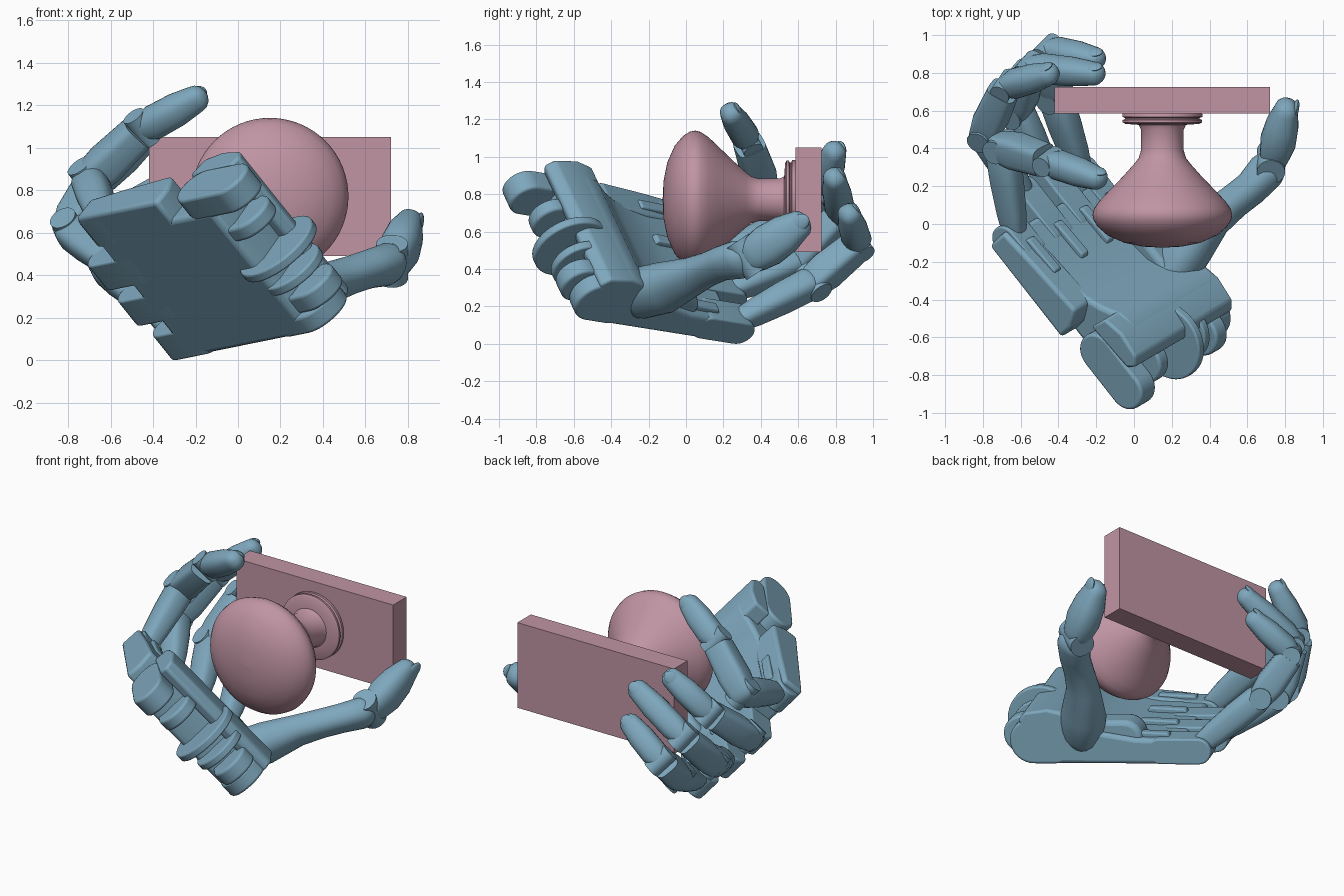
import bpy, bmesh
from math import sin, cos, pi, radians
from mathutils import Vector as Vec

if "Cube" in bpy.data.objects:
    bpy.data.objects.remove(bpy.data.objects["Cube"])

# Hand frame: U runs knuckles -> wrist, V across the knuckles, W from back of hand to palm
U = Vec((.69, -.88, .14)).normalized()
W = Vec((.529, .522, .669))
W = (W - U * W.dot(U)).normalized()
V = U.cross(W)
ORIGIN = Vec((-.27, .23, 0))


def P(u, v, n):
    return ORIGIN + U * u + V * v + W * n


def material(name, color):
    m = bpy.data.materials.new(name)
    m.diffuse_color = color
    m.use_nodes = True
    m.node_tree.nodes["Principled BSDF"].inputs["Base Color"].default_value = m.diffuse_color
    return m


BLUE = material("blue_plastic", (.21, .39, .51, 1))
PINK = material("pink_plastic", (.53, .30, .37, 1))


def finish(name, bm, mat, bevel=0, angle=35):
    bmesh.ops.recalc_face_normals(bm, faces=bm.faces)
    me = bpy.data.meshes.new(name)
    bm.to_mesh(me)
    bm.free()
    ob = bpy.data.objects.new(name, me)
    bpy.context.collection.objects.link(ob)
    me.materials.append(mat)
    if bevel:
        mod = ob.modifiers.new("bevel", 'BEVEL')
        mod.width, mod.segments, mod.limit_method = bevel, 3, 'ANGLE'
        mod.angle_limit = radians(32)
    bpy.ops.object.select_all(action='DESELECT')
    ob.select_set(True)
    bpy.context.view_layer.objects.active = ob
    bpy.ops.object.shade_smooth_by_angle(angle=radians(angle))


def bridge(bm, rings):
    for a, b in zip(rings, rings[1:]):
        for i in range(len(a)):
            j = (i + 1) % len(a)
            bm.faces.new((a[i], a[j], b[j], b[i]))
    bm.faces.new(rings[0])
    bm.faces.new(rings[-1])


def prism(name, outline, v0, v1, bevel=.015):
    """Side outline in (u, n), extruded across the hand."""
    bm = bmesh.new()
    bridge(bm, [[bm.verts.new(P(u, v, n)) for u, n in outline] for v in (v0, v1)])
    finish(name, bm, BLUE, bevel)


def lug(u0, u1, n, r, count=16):
    """Rounded slot outline; u0 == u1 gives a disc."""
    turns = [-pi / 2 + pi * i / count for i in range(count + 1)]
    if u0 == u1:
        turns = turns[:-1]
    return ([(u1 + r * cos(a), n + r * sin(a)) for a in turns]
            + [(u0 - r * cos(a), n - r * sin(a)) for a in turns])


def limb(name, pts, sizes, side, power=2.2, domes=(True, True), sides=24):
    """Loft of superellipse sections; sizes are (half width along side, half depth)."""
    pts = [Vec(p) for p in pts]
    tang = [(pts[min(i + 1, len(pts) - 1)] - pts[max(i - 1, 0)]).normalized() for i in range(len(pts))]
    rows = [(p, t, w, h) for p, t, (w, h) in zip(pts, tang, sizes)]
    steps = [radians(a) for a in (25, 48, 68, 83)]

    def dome(row, sign):
        p, t, w, h = row
        r = min(w, h)
        return [(p + t * sign * r * sin(a), t, w * cos(a), h * cos(a)) for a in steps]
    if domes[0]:
        rows = dome(rows[0], -1)[::-1] + rows
    if domes[1]:
        rows = rows + dome(rows[-1], 1)
    bm = bmesh.new()
    rings = []
    for p, t, w, h in rows:
        s = (side - t * side.dot(t)).normalized()
        d = t.cross(s)
        ring = []
        for i in range(sides):
            c, k = cos(2 * pi * i / sides), sin(2 * pi * i / sides)
            x = abs(c) ** (2 / power) * (1 if c > 0 else -1)
            y = abs(k) ** (2 / power) * (1 if k > 0 else -1)
            ring.append(bm.verts.new(p + s * x * w + d * y * h))
        rings.append(ring)
    bridge(bm, rings)
    finish(name, bm, BLUE, angle=40)


def pin(name, center, axis, r, half):
    axis = axis.normalized()
    limb(name, [center - axis * half, center + axis * half], [(r, r)] * 2,
         axis.orthogonal(), 2, (False, False))


def nail(name, center, along, side, size):
    up = side.cross(along).normalized()
    bm = bmesh.new()
    bmesh.ops.create_uvsphere(bm, u_segments=20, v_segments=10, radius=1)
    for v in bm.verts:
        x, y, z = v.co
        v.co = center + side * x * size * .75 + along * y * size + up * z * size * .28
    finish(name, bm, BLUE)


# Knob turned about the y axis, with its two-step flange
profile = [(-.125, .002), (-.12, .1), (-.1, .2), (-.06, .29), (-.015, .342), (.02, .364), (.05, .37),
           (.08, .362), (.12, .335), (.17, .288), (.25, .21), (.32, .148), (.35, .125), (.39, .113),
           (.5, .113), (.525, .125), (.53, .195), (.538, .21), (.55, .21), (.556, .198),
           (.562, .198), (.567, .212), (.582, .212), (.6, .2)]
bm = bmesh.new()
bridge(bm, [[bm.verts.new((.15 + r * cos(2 * pi * i / 64), y, .77 + r * sin(2 * pi * i / 64)))
             for i in range(64)] for y, r in profile])
finish("knob", bm, PINK)

# Mounting plate
bm = bmesh.new()
bmesh.ops.create_cube(bm, size=1)
for v in bm.verts:
    v.co = Vec((.15 + v.co.x * 1.14, .655 + v.co.y * .14, .77 + v.co.z * .56))
finish("plate", bm, PINK)

# Palm body, outer block and heel
prism("palm", [(.07, 0), (.98, 0), (1.0, .06), (.98, .24), (.95, .32), (.88, .34), (.78, .32),
               (.68, .25), (.58, .2), (.35, .16), (.07, .15)], 0, .78, .025)
prism("palm_outer_block", [(.05, 0), (.67, 0), (.67, .1), (.62, .2), (.3, .17), (.05, .14)], .72, .9, .02)
prism("wrist_cover", [(.74, .2), (1.03, .22), (1.06, .27), (1.02, .32), (.88, .34), (.76, .31)], 0, .88, .015)

# Wrist hinge lugs and discs
prism("wrist_lug_thumb_side", lug(.85, .98, .14, .14), 0, .1)
prism("wrist_lug_inner", lug(.9, 1.06, .15, .12), .1, .2)
prism("wrist_disc_inner", lug(1.0, 1.0, .15, .16), .25, .3, .01)
prism("wrist_disc_large", lug(1.01, 1.01, .15, .21), .38, .43, .01)
prism("wrist_lug_middle", lug(.9, 1.03, .13, .12), .58, .66)
prism("wrist_lug_outer", lug(.86, 1.11, .11, .11), .75, .88)

# Fingers: knuckle v, knuckle end u, then the middle, end and tip points
fingers = [
    ("first", .08, -.03, (-.42, .68, .33), (-.46, .92, .53), (-.16, .865, .72)),
    ("second", .31, -.08, (-.62, .6, .44), (-.56, .83, .68), (-.16, .79, .91)),
    ("third", .54, -.09, (-.79, .48, .61), (-.68, .73, .83), (-.41, .805, 1.06)),
    ("fourth", .79, .08, (-.7, .41, .85), (-.45, .33, 1.09), (-.15, .225, 1.255)),
]
for label, v, u, mid, end, tip in fingers:
    root, mid, end, tip = P(u, v, .1), Vec(mid), Vec(end), Vec(tip)
    a, b, c = (mid - root).normalized(), (end - mid).normalized(), (tip - end).normalized()
    side = a.cross(c).normalized()
    # knuckle barrel, with a short raised tendon guide behind it
    prism(f"{label}_knuckle_barrel", lug(u, .2, .08, .08), v - .08, v + .08, .01)
    prism(f"{label}_tendon_guide", [(.12, .1), (.42, .1), (.38, .19), (.16, .18)], v - .03, v + .03, .01)
    limb(f"{label}_proximal", [root, root.lerp(mid, .25), root.lerp(mid, .6), root.lerp(mid, .92)],
         [(.055, .06), (.068, .075), (.078, .085), (.082, .085)], side, 2.8)
    pin(f"{label}_middle_pin", mid, side, .065, .088)
    limb(f"{label}_middle", [mid, mid.lerp(end, .3), mid.lerp(end, .9)],
         [(.08, .075), (.088, .09), (.08, .08)], side, 4, (True, False))
    pin(f"{label}_tip_pin", end, side, .055, .08)
    stop = tip - c * .058
    limb(f"{label}_tip", [end, end.lerp(stop, .2), end.lerp(stop, .65), stop],
         [(.062, .055), (.08, .077), (.078, .073), (.064, .058)], side, 2.4)
    nail(f"{label}_nail", stop - side.cross(c) * .045, c, side, .055)

# Thumb with flared base in the palm edge, and a separate tip
side = Vec((.45, -.5, .74))
prism("thumb_socket", lug(.42, .66, .15, .11), .03, .2, .03)
limb("thumb_proximal", [(.2, -.25, .27), (.29, -.12, .3), (.42, .03, .36), (.53, .12, .4), (.62, .19, .43),
                        (.7, .28, .45)],
     [(.14, .12), (.14, .12), (.105, .09), (.09, .085), (.092, .085), (.105, .09)], side, 2.3)
t0, t1 = Vec((.745, .37, .48)), Vec((.805, .6, .635))
td = (t1 - t0).normalized()
flex = td.cross(Vec((1, 0, 0))).normalized()
pin("thumb_pin", Vec((.725, .33, .465)), flex, .075, .1)
limb("thumb_tip", [t0, t0.lerp(t1, .3), t0.lerp(t1, .7), t1],
     [(.1, .08), (.115, .095), (.105, .086), (.08, .064)], flex, 2.4)
nail("thumb_nail", t1 + Vec((.05, .005, .01)), td, flex, .06)
